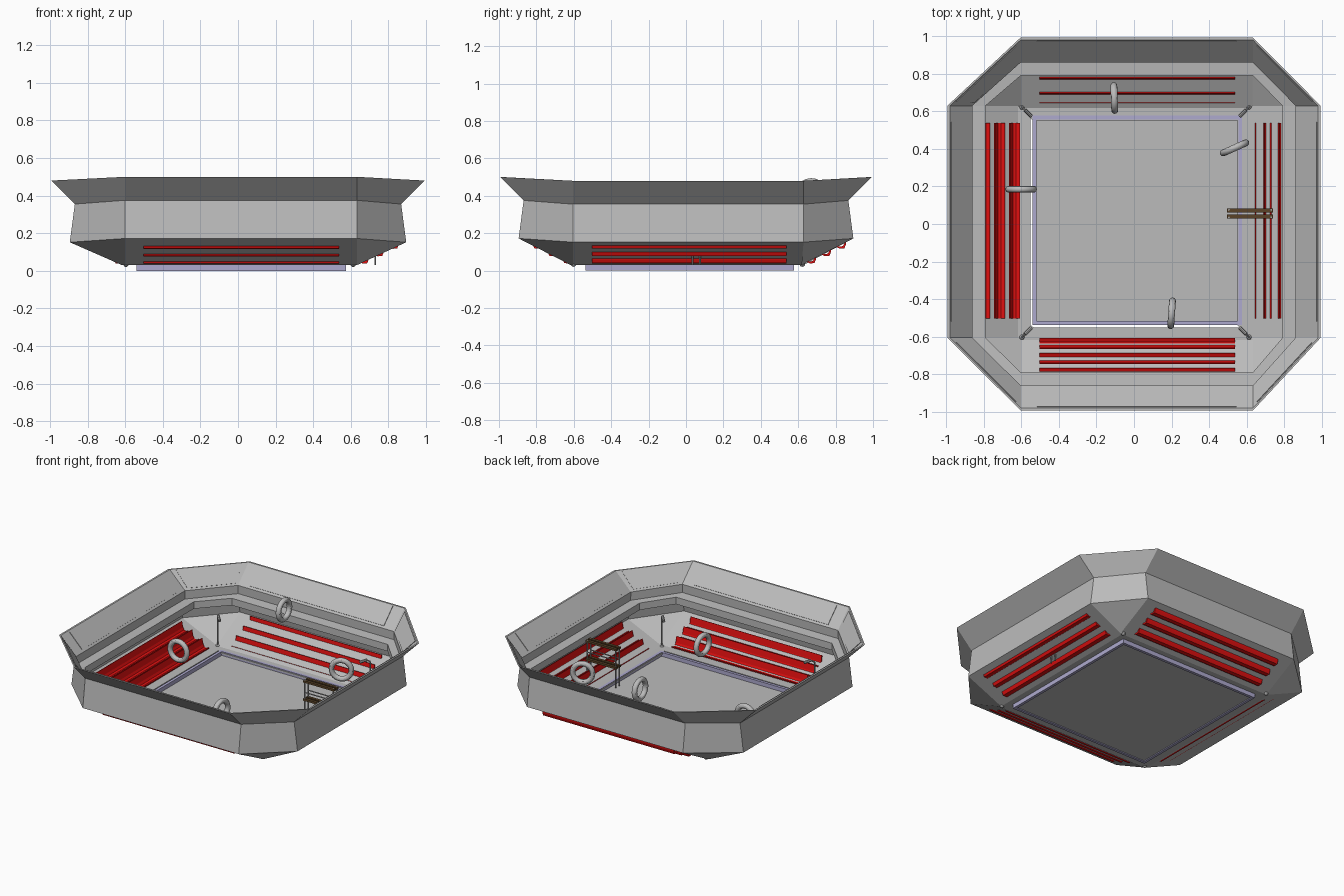
import bpy, bmesh, math
from mathutils import Vector, Matrix

if "Cube" in bpy.data.objects:
    bpy.data.objects.remove(bpy.data.objects["Cube"])

def mat(name, c):
    m = bpy.data.materials.new(name)
    m.diffuse_color = (*c, 1)
    m.use_nodes = True
    m.node_tree.nodes["Principled BSDF"].inputs["Base Color"].default_value = m.diffuse_color
    return m

GREY = mat("light_grey", (0.50, 0.50, 0.50))
RED = mat("seat_red", (0.75, 0.005, 0.005))
LAV = mat("lavender", (0.42, 0.40, 0.62))
BROWN = mat("dark_brown", (0.10, 0.055, 0.02))
STEEL = mat("steel_grey", (0.36, 0.36, 0.36))

def finish(name, bm, m, smooth=False):
    bmesh.ops.recalc_face_normals(bm, faces=bm.faces)
    me = bpy.data.meshes.new(name)
    bm.to_mesh(me)
    bm.free()
    me.materials.append(m)
    for p in me.polygons:
        p.use_smooth = smooth
    ob = bpy.data.objects.new(name, me)
    bpy.context.collection.objects.link(ob)
    return ob

def add_box(bm, lo, hi):
    lo, hi = Vector(lo), Vector(hi)
    M = Matrix.Translation((lo + hi) / 2) @ Matrix.Diagonal((*(hi - lo), 1))
    bmesh.ops.create_cube(bm, size=1, matrix=M)

def add_rod(bm, a, b, r, n=8):
    a, b = Vector(a), Vector(b)
    d = b - a
    M = Matrix.Translation((a + b) / 2) @ d.to_track_quat('Z', 'Y').to_matrix().to_4x4()
    bmesh.ops.create_cone(bm, cap_ends=True, segments=n, radius1=r, radius2=r,
                          depth=d.length, matrix=M)

# Octagon ring: long sides at distance r, corners at half-width h; front and back sit higher
CX, CY, H = 0.015, 0.012, 0.617
def ring(r, z):
    h = min(H, r)
    hi = z + 0.02 * min(1, max(0, (r - H) / 0.25))
    return [Vector(p) for p in (
        (CX - h, -r, hi), (CX + h, -r, hi), (r, CY - h, z), (r, CY + h, z),
        (CX + h, r, hi), (CX - h, r, hi), (-r, CY + h, z), (-r, CY - h, z))]

# Bowl: closed wall section swept round the octagon
section = [(0.55, 0.03), (0.617, 0.03), (0.895, 0.152), (0.868, 0.355), (0.993, 0.48),
           (0.98, 0.48), (0.860, 0.36), (0.862, 0.30), (0.79, 0.30), (0.79, 0.25),
           (0.862, 0.25), (0.882, 0.160), (0.617, 0.040), (0.55, 0.040)]
bm = bmesh.new()
rows = [[bm.verts.new(p) for p in ring(r, z)] for r, z in section]
for i, a in enumerate(rows):
    b = rows[(i + 1) % len(rows)]
    for k in range(8):
        bm.faces.new((a[k], a[(k + 1) % 8], b[(k + 1) % 8], b[k]))
bmesh.ops.remove_doubles(bm, verts=bm.verts, dist=0.0005)
finish("arena_bowl", bm, GREY)

# Thin panels on the eight flared rim faces
bm = bmesh.new()
low, top = ring(0.860, 0.36), ring(0.98, 0.48)
for k in range(8):
    j = (k + 1) % 8
    n = (low[j] - low[k]).cross(top[k] - low[k]).normalized()
    if n.z < 0:
        n = -n
    q = []
    for u, v in ((.07, .1), (.93, .1), (.93, .94), (.07, .94)):
        q.append(low[k].lerp(low[j], u).lerp(top[k].lerp(top[j], u), v))
    lo = [bm.verts.new(p - n * 0.002) for p in q]
    up = [bm.verts.new(p + n * 0.004) for p in q]
    bm.faces.new(up)
    for i in range(4):
        bm.faces.new((lo[i], lo[(i + 1) % 4], up[(i + 1) % 4], up[i]))
finish("rim_panels", bm, GREY)

# Floor and its lavender border
F = Vector((0.018, 0.02, 0))
bm = bmesh.new()
add_box(bm, F + Vector((-.55, -.55, .006)), F + Vector((.55, .55, .016)))
finish("floor", bm, GREY)
bm = bmesh.new()
o, w = 0.557, 0.02
for s in (-1, 1):
    a, b = sorted((s * o, s * (o - w)))
    add_box(bm, F + Vector((a, -o, 0)), F + Vector((b, o, .044)))
    add_box(bm, F + Vector((-o + w, a, 0)), F + Vector((o - w, b, .044)))
finish("floor_border", bm, LAV)

# Three rows of curved benches on each of the four sides
curve = [(0, .008), (.02, 0), (.036, .004), (.044, .02), (.052, .062)]
under = [(.058, .06), (.052, .012), (.044, -.008), (.02, -.010), (0, 0)]
for side, name in enumerate(("front", "right", "back", "left")):
    bm = bmesh.new()
    R = Matrix.Translation((.018, .018, 0)) @ Matrix.Rotation(side * math.pi / 2, 4, 'Z')
    for r0, z0 in ((.625, .048), (.705, .087), (.785, .127)):
        ends = [[bm.verts.new(R @ Vector((x, -(r0 + a), z0 + b))) for a, b in curve + under]
                for x in (-.52, .52)]
        n = len(ends[0])
        for e in ends:
            bm.faces.new(e)
        for i in range(n):
            j = (i + 1) % n
            bm.faces.new((ends[0][i], ends[0][j], ends[1][j], ends[1][i]))
    finish(name + "_benches", bm, RED)

# Four upright floating rings
for i, (x, y, z, ang) in enumerate(((-.105, .67, .41, 92), (-.60, .185, .17, 0),
                                    (.535, .405, .255, 24), (.20, -.475, .21, 86))):
    bpy.ops.mesh.primitive_torus_add(major_radius=.066, minor_radius=.018, major_segments=32,
                                     minor_segments=12, location=(x, y, z),
                                     rotation=(math.pi / 2, 0, math.radians(ang)))
    ob = bpy.context.object
    ob.name = f"floating_ring_{i + 1}"
    ob.data.materials.append(GREY)
    bpy.ops.object.shade_smooth_by_angle()

# Corner lamp posts leaning their heads inward
bm = bmesh.new()
for sx in (-1, 1):
    for sy in (-1, 1):
        x, y = .008 + sx * .604, .01 + sy * .612
        add_rod(bm, (x, y, .03), (x, y, .25), .005)
        bmesh.ops.create_uvsphere(bm, u_segments=10, v_segments=6, radius=.015,
                                  matrix=Matrix.Translation((x, y, .035)))
        add_rod(bm, (x, y, .25), (x - sx * .02, y - sy * .02, .265), .005)
        add_rod(bm, (x - sx * .015, y - sy * .015, .265),
                (x - sx * .05, y - sy * .05, .25), .010)
finish("corner_lamp_posts", bm, STEEL)

# Stand: legs, rails and two wooden decks
bm = bmesh.new()
for x in (.505, .73):
    for y in (.035, .075):
        add_rod(bm, (x, y, .03), (x, y, .31), .005)
for y in (.035, .075):
    add_rod(bm, (.505, y, .225), (.73, y, .225), .004)
finish("stand_frame", bm, STEEL)
bm = bmesh.new()
for z in (.165, .295):
    for y in (.03, .062):
        add_box(bm, (.495, y, z), (.74, y + .02, z + .015))
finish("stand_decks", bm, BROWN)
